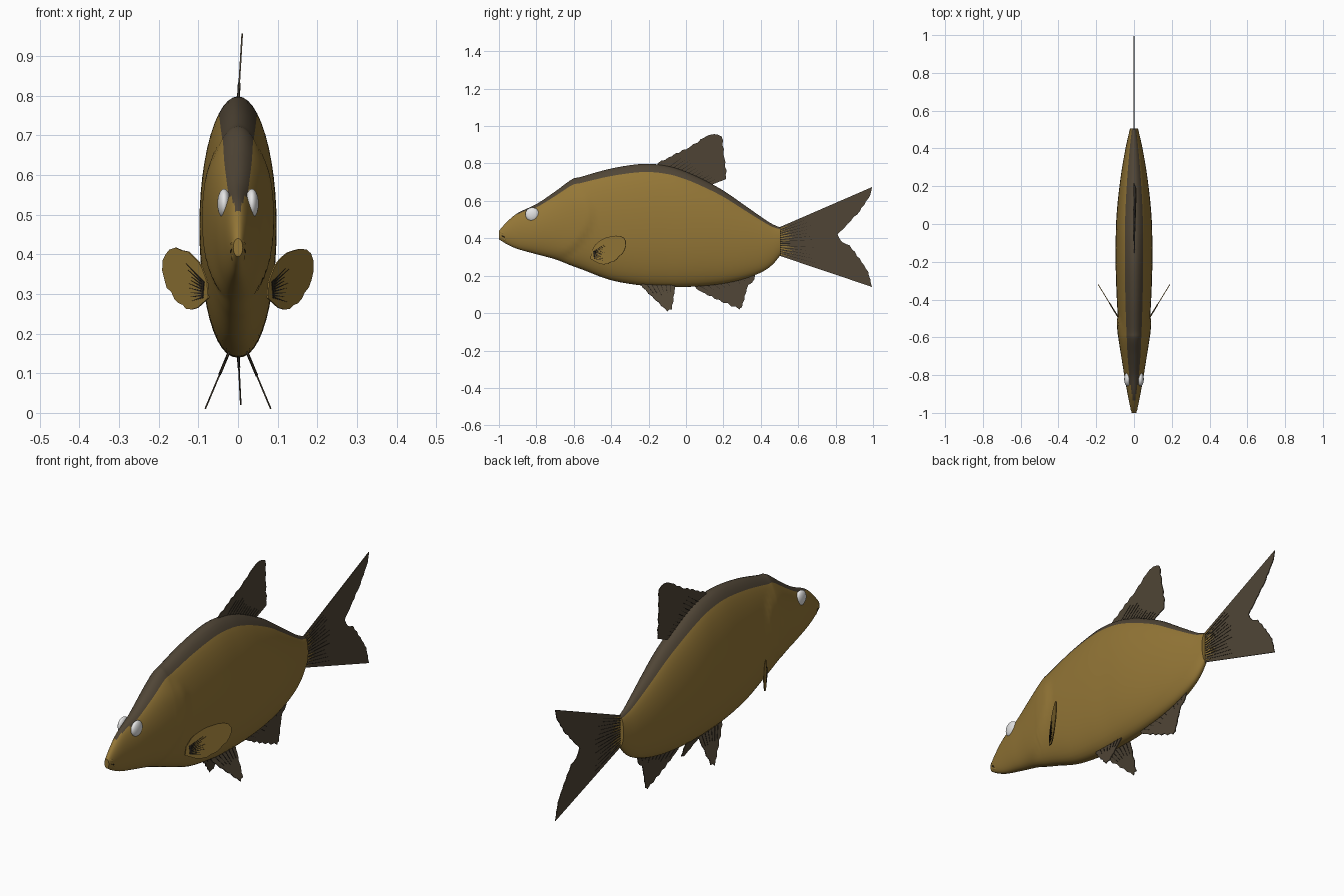
import bpy, math, random
from mathutils import Vector

random.seed(4)
cube = bpy.data.objects.get("Cube")
if cube:
    bpy.data.objects.remove(cube, do_unlink=True)


def material(name, rgb):
    m = bpy.data.materials.new(name)
    m.use_nodes = True
    m.diffuse_color = (*rgb, 1)
    m.node_tree.nodes["Principled BSDF"].inputs["Base Color"].default_value = (*rgb, 1)
    return m


GOLD = material("golden scales", (0.30, 0.185, 0.038))
DARK = material("dark brown", (0.08, 0.06, 0.037))
BLACK = material("ray black", (0.02, 0.016, 0.011))
WHITE = material("eye white", (0.78, 0.78, 0.78))


def add_mesh(name, verts, faces, mats):
    me = bpy.data.meshes.new(name)
    me.from_pydata(verts, [], faces)
    me.update()
    ob = bpy.data.objects.new(name, me)
    bpy.context.scene.collection.objects.link(ob)
    for m in mats:
        me.materials.append(m)
    return ob


def solidify(ob, thickness):
    mod = ob.modifiers.new("thickness", "SOLIDIFY")
    mod.thickness = thickness
    mod.offset = 0


def smoothstep(a, b, t):
    t = min(max((t - a) / (b - a), 0), 1)
    return t * t * (3 - 2 * t)


# Body stations: y, bottom z, top z, half width
STATIONS = [Vector(s) for s in (
    (-1, .395, .44, .012), (-.96, .37, .485, .022), (-.9, .343, .535, .034),
    (-.8, .315, .583, .052), (-.7, .288, .65, .066), (-.61, .253, .715, .076),
    (-.56, .235, .729, .081), (-.4, .176, .773, .091), (-.23, .147, .798, .097),
    (-.1, .14, .787, .097), (0, .14, .756, .095), (.1, .146, .71, .088),
    (.2, .158, .655, .077), (.3, .18, .586, .063), (.4, .217, .516, .045),
    (.46, .257, .477, .032), (.505, .31, .458, .021))]
STEPS, RING = 8, 48


def spline(pts, i, t):
    a, b = pts[max(i - 1, 0)], pts[i]
    c, d = pts[i + 1], pts[min(i + 2, len(pts) - 1)]
    return 0.5 * (2 * b + (c - a) * t + (2 * a - 5 * b + 4 * c - d) * t ** 2
                  + (3 * b - a - 3 * c + d) * t ** 3)


def build_body():
    rows = [spline(STATIONS, i, k / STEPS)
            for i in range(len(STATIONS) - 1) for k in range(STEPS)] + [STATIONS[-1]]
    verts, faces, dark = [], [], []
    for y, low, high, w in rows:
        for j in range(RING):
            a = 2 * math.pi * j / RING
            s, c = math.sin(a), math.cos(a)
            z = (low + high) / 2 + c * (high - low) / 2
            x = w * math.copysign(abs(s) ** (0.9 if c < 0 else 1), s)
            # Raised gill cover with a curved rear edge
            edge = -.5 - 3 * (z - .53) ** 2
            lift = smoothstep(-.78, edge - .02, y) * (1 - smoothstep(edge - .015, edge + .015, y))
            lift *= smoothstep(.27, .34, z) * (1 - smoothstep(.6, .68, z))
            verts.append((x + .008 * lift * s, y, z))
    for r in range(len(rows) - 1):
        y = rows[r][0]
        band = 4 if y > -.86 else 3 if y > -.9 else 2 if y > -.94 else 0
        for j in range(RING):
            k = (j + 1) % RING
            faces.append((r * RING + j, (r + 1) * RING + j, (r + 1) * RING + k, r * RING + k))
            dark.append(min(j, RING - 1 - j) < band)
    last = (len(rows) - 1) * RING
    faces += [tuple(range(RING)), tuple(last + j for j in reversed(range(RING)))]
    body = add_mesh("body", verts, faces, [GOLD, DARK])
    for p in body.data.polygons:
        p.use_smooth = len(p.vertices) == 4
        p.material_index = int(p.index < len(dark) and dark[p.index])


def ellipsoid(name, loc, size, mat, tilt=0):
    bpy.ops.mesh.primitive_uv_sphere_add(segments=28, ring_count=16, radius=1, location=loc)
    ob = bpy.context.object
    ob.name = name
    ob.scale = size
    ob.rotation_euler = (tilt, 0, 0)
    ob.data.materials.append(mat)
    bpy.ops.object.shade_smooth()


def ragged(points, first, last, depth):
    """Outline whose edges between two corners are broken into small uneven teeth."""
    out = []
    for i, p in enumerate(points):
        a, b = Vector(p), Vector(points[(i + 1) % len(points)])
        out.append(a)
        if first <= i < last:
            n = max(2, round((b - a).length / .022))
            side = Vector((b.y - a.y, a.x - b.x)).normalized()
            for k in range(1, n):
                jag = depth * random.uniform(.3, 1) * (1 if k % 2 else -.4)
                out.append(a.lerp(b, k / n) - side * jag)
    return out


def fin(name, points, teeth, mat, place, depth=.007):
    outline = ragged(points, *teeth, depth)
    verts = [(place(y, z), y, z) for y, z in outline]
    solidify(add_mesh(name, verts, [tuple(range(len(verts)))], [mat]), .004)


def rays(name, root, tips, count, reach, mat, place, width=.004, thick=.007):
    """Tapered streaks fanning from a root line toward a tip line."""
    verts, faces = [], []
    r0, r1, t0, t1 = map(Vector, (*root, *tips))
    for i in range(count):
        f = (i + .5) / count
        a, b = r0.lerp(r1, f), t0.lerp(t1, f)
        b = a.lerp(b, reach * random.uniform(.75, 1.1))
        n = Vector((a.y - b.y, b.x - a.x)).normalized() * width / 2
        n0 = len(verts)
        verts += [(place(p.x, p.y), p.x, p.y) for p in (a - n, a + n, b)]
        faces.append((n0, n0 + 1, n0 + 2))
    solidify(add_mesh(name, verts, faces, [mat]), thick)


build_body()

# Lips
ellipsoid("upper_lip", (0, -.975, .425), (.019, .026, .011), GOLD, -.5)
ellipsoid("lower_lip", (0, -.965, .392), (.018, .026, .011), GOLD, -.5)
ellipsoid("mouth_line", (0, -.972, .407), (.0195, .026, .004), BLACK, -.5)

# Tail fin with golden root streaks
mid = lambda y, z: 0
fin("tail_fin", [(.49, .31), (.995, .14), (.975, .22), (.93, .29), (.875, .363), (.835, .38),
                 (.81, .42), (.85, .46), (.93, .545), (.985, .63), (.995, .674), (.49, .455)],
    (1, 9), DARK, mid, .004)
rays("tail_root_streaks", [(.49, .315), (.49, .45)], [(.98, .17), (.98, .65)],
     11, .18, GOLD, mid, .013, .006)
rays("tail_rays", [(.5, .315), (.5, .45)], [(.98, .17), (.98, .65)], 13, .38, BLACK, mid)

# Dorsal fin, leaning slightly to one side
lean = lambda y, z: max(0, z - .78) * .06
fin("dorsal_fin", [(-.16, .78), (-.15, .802), (.02, .887), (.1, .94), (.15, .957), (.19, .945),
                   (.205, .83), (.215, .717), (.125, .682), (0, .73)],
    (1, 7), DARK, lean)
rays("dorsal_rays", [(-.1, .785), (.12, .69)], [(.13, .95), (.21, .73)], 12, .42, BLACK, lean)

# Anal fin
drift = lambda y, z: max(0, .16 - z) * .05
fin("anal_fin", [(.02, .16), (.08, .115), (.155, .075), (.285, .02), (.3, .03), (.325, .13),
                 (.365, .18), (.38, .23), (.2, .19)], (0, 7), DARK, drift)
rays("anal_rays", [(.05, .145), (.36, .21)], [(.26, .03), (.33, .13)], 9, .4, BLACK, drift)

# Paired parts
for side, label in ((1, "left"), (-1, "right")):
    ellipsoid(label + "_eye", (side * .035, -.822, .528), (.017, .037, .037), WHITE)

    splay = lambda y, z, s=side: s * (.024 + (.15 - z) * .42)
    fin(label + "_pelvic_fin", [(-.24, .16), (-.235, .14), (-.165, .07), (-.1, .01), (-.075, .02),
                                (-.06, .13), (-.055, .165)], (1, 5), DARK, splay)
    rays(label + "_pelvic_rays", [(-.22, .15), (-.07, .15)], [(-.11, .02), (-.075, .02)],
         6, .4, BLACK, splay)

    flare = lambda y, z, s=side: s * (.08 + (y + .5) * .61)
    fin(label + "_pectoral_fin", [(-.51, .29), (-.505, .33), (-.485, .365), (-.45, .393),
                                  (-.40, .41), (-.35, .412), (-.322, .385), (-.33, .335),
                                  (-.37, .288), (-.42, .262), (-.465, .265)],
        (2, 10), GOLD, flare, .006)
    rays(label + "_pectoral_rays", [(-.495, .33), (-.49, .29)], [(-.38, .41), (-.4, .265)],
         9, .6, BLACK, flare, .005)
